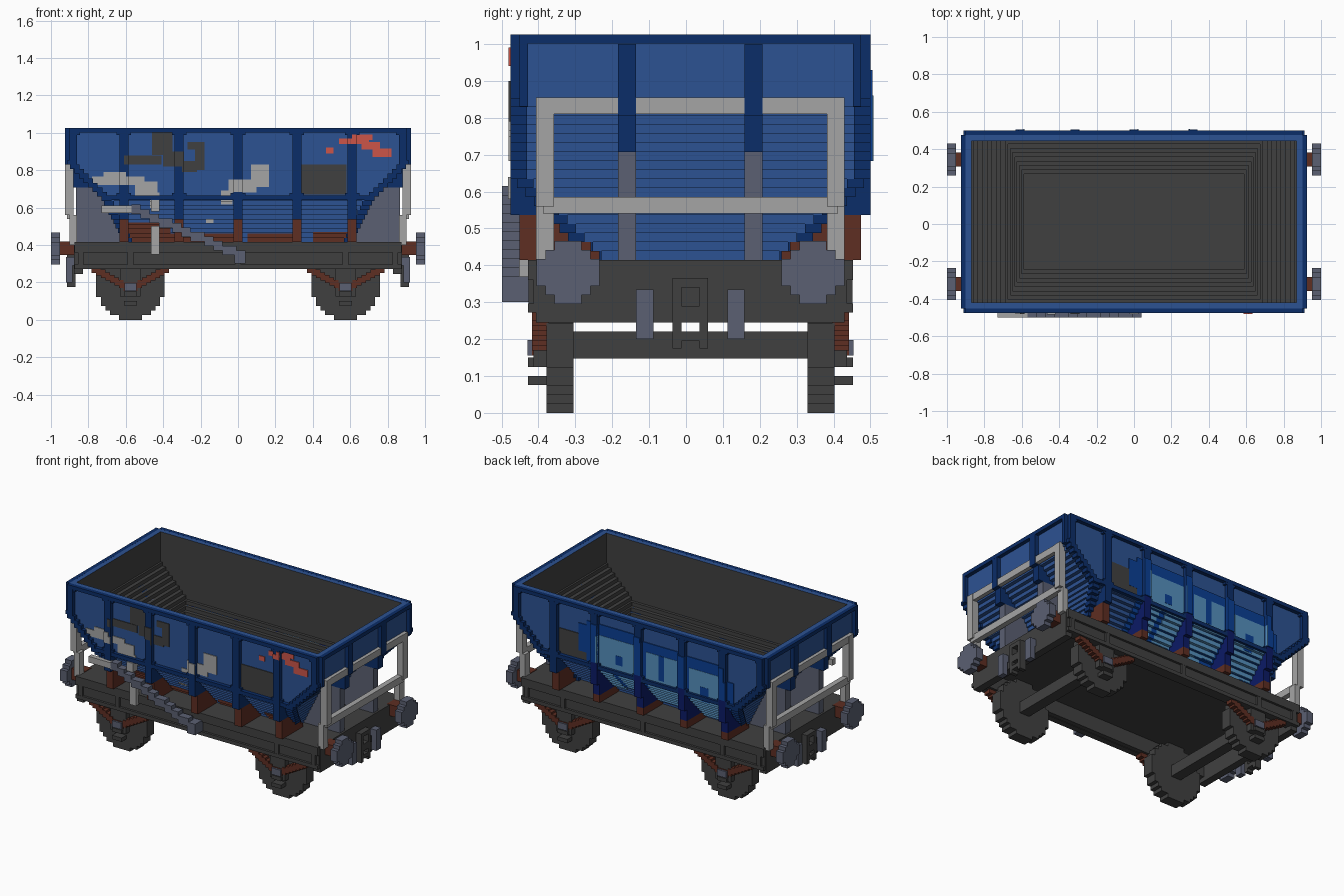
import bpy, bmesh, math

if "Cube" in bpy.data.objects:
    bpy.data.objects.remove(bpy.data.objects["Cube"])

V = 2 / 82          # block step
CY = 0.012          # lengthwise centre line
Z0 = 0.415          # top of the underframe
TOP = 1.025
LAYERS = [Z0 + i * V for i in range(25)]
RIBS = (-0.61, -0.315, 0.0, 0.315, 0.61)


def colour(name, code):
    m = bpy.data.materials.new(name)
    rgb = [int(code[i:i + 2], 16) / 255 for i in (0, 2, 4)]
    m.diffuse_color = [c / 12.92 if c < 0.04 else ((c + 0.055) / 1.055) ** 2.4 for c in rgb] + [1]
    m.use_nodes = True
    m.node_tree.nodes["Principled BSDF"].inputs["Base Color"].default_value = m.diffuse_color
    return m


BLUE = colour("panel blue", "2c5292")
NAVY = colour("frame navy", "0b2d68")
DARK = colour("dark grey", "404040")
SLATE = colour("slate grey", "5b6072")
LIGHT = colour("light grey", "a5a5a5")
RUST = colour("rust brown", "5e2e22")
RED = colour("paint red", "cc5549")
SKY = colour("paint light blue", "5590bd")
VIVID = colour("paint vivid blue", "0a3f94")
DEEP = colour("paint deep blue", "0b1a66")


def finish(name, bm, mats):
    me = bpy.data.meshes.new(name)
    bm.to_mesh(me)
    bm.free()
    for m in mats:
        me.materials.append(m)
    ob = bpy.data.objects.new(name, me)
    ob.location.y = CY
    bpy.context.collection.objects.link(ob)


def part(name, mat, boxes):
    """One object made from boxes given as x0, x1, y0, y1, z0, z1."""
    bm = bmesh.new()
    for x0, x1, y0, y1, z0, z1 in boxes:
        b = bmesh.ops.create_cube(bm, size=1)["verts"]
        for v in b:
            v.co = (x1 if v.co.x > 0 else x0, y1 if v.co.y > 0 else y0, z1 if v.co.z > 0 else z0)
    finish(name, bm, [mat])


def mx(bs):
    return bs + [(-b, -a, c, d, e, f) for a, b, c, d, e, f in bs]


def my(bs):
    return bs + [(a, b, -d, -c, e, f) for a, b, c, d, e, f in bs]


def both(bs):
    return mx(my(bs))


def half_x(z):
    if z > 0.83:
        return 0.9
    if z > 0.64:
        return 0.71 + (z - 0.64)
    return 0.60 + (z - Z0) * 0.5


def half_y(z):
    return 0.463 if z > 0.64 else 0.25 + (z - Z0) * 0.94


def disc_rows(r):
    """Stepped circle: half width and height span of every row."""
    n = round(2 * r / V)
    h = 2 * r / n
    for i in range(n):
        a = -r + i * h
        w = math.sqrt(max(r * r - (a + h / 2) ** 2, 0))
        yield max(round(w / V - 0.5) + 0.5, 1) * V, a, a + h


# Hopper shell: stepped rings outside, then back down inside to the floor
rings = []
for z in LAYERS:
    x, y = half_x(z + V / 2), half_y(z + V / 2)
    rings += [(x, y, z), (x, y, z + V)]
outer = len(rings)
for z in reversed(LAYERS[1:]):
    x, y = half_x(z + V / 2) - 0.03, half_y(z + V / 2) - 0.03
    rings += [(x, y, z + V), (x, y, z)]
bm = bmesh.new()
loops = [[bm.verts.new((sx * x, sy * y, z)) for sx, sy in ((-1, -1), (1, -1), (1, 1), (-1, 1))]
         for x, y, z in rings]
for k in range(len(loops) - 1):
    for i in range(4):
        j = (i + 1) % 4
        f = bm.faces.new((loops[k][i], loops[k][j], loops[k + 1][j], loops[k + 1][i]))
        f.material_index = 1 if k >= outer else 0
bm.faces.new(loops[-1]).material_index = 1
bm.faces.new(loops[0][::-1])
bmesh.ops.recalc_face_normals(bm, faces=bm.faces)
finish("hopper_shell", bm, [BLUE, DARK])

# Rim, side rails and corner posts
part("hopper_rim", NAVY, my([(-0.9, 0.9, 0.463, 0.488, TOP - V, TOP)])
     + mx([(0.9, 0.925, -0.463, 0.463, TOP - V, TOP)]))
part("side_rails", NAVY, my([(-0.72, 0.72, 0.45, 0.487, 0.64, 0.665)]))
trim = [(0.86, 0.9, 0.45, 0.488, 0.83, TOP - V), (0.89, 0.925, 0.44, 0.463, 0.83, TOP - V)]
for z in LAYERS:
    if z < 0.83:
        x, y = half_x(z + V / 2), half_y(z + V / 2)
        trim.append((x - 0.04, x + 0.012, y - 0.02, y + 0.025, z, z + V))
part("corner_trim", NAVY, both(trim))

# Small fillets in the corners of the side panels
edges = [x + s * 0.03 for x in RIBS for s in (-1, 1)] + [-0.855, 0.855]
part("panel_corners", NAVY, my([(x - 0.009, x + 0.009, 0.45, 0.486, z, z + 0.014)
                               for x in edges for z in (0.987, 0.665) if abs(x) < 0.7 or z > 0.7]))

# Side ribs: upper gussets, rusty feet
upper, feet, painted = [], [], []
for r in RIBS:
    for z in LAYERS[:-1]:
        y = half_y(z + V / 2) - 0.015
        for s in (-1, 1):
            o = 0.488 if z > 0.53 else 0.463
            b = (r - V, r + V) + ((y, o) if s > 0 else (-o, -y)) + (z, z + V)
            if s > 0 and r < 0.4 and 0.44 < z < 0.68:
                painted.append(b)
            else:
                (upper if z > 0.53 else feet).append(b)
part("side_ribs", NAVY, upper)
part("rib_feet", RUST, feet)
part("painted_ribs", DEEP, painted)

# End ribs and the posts under the end slopes
ends, posts = [], []
for z in LAYERS[:-1]:
    x = half_x(z + V / 2) - 0.015
    if z > 0.70:
        ends.append((x, 0.925 if z > 0.8 else 0.9, 0.147, 0.196, z, z + V))
    else:
        posts.append((x, 0.865, 0.147, 0.196, z, z + V))
part("end_ribs", NAVY, both(ends))
part("end_posts", SLATE, both(posts))

# End handrails
part("handrails", LIGHT, both([(0.88, 0.925, 0.37, 0.418, 0.56, 0.855),
                               (0.86, 0.9, 0.37, 0.418, 0.40, 0.56),
                               (0.895, 0.922, 0.0, 0.40, 0.81, 0.855),
                               (0.88, 0.915, 0.0, 0.40, 0.54, 0.585)]))

# Underframe
part("deck", DARK, [(-0.87, 0.87, -0.42, 0.42, 0.37, Z0)])
part("end_beams", DARK, mx([(0.83, 0.878, -0.418, 0.418, 0.245, Z0)]))
part("sole_bars", DARK, my([(-0.875, 0.875, 0.37, 0.425, 0.275, Z0),
                            (-0.875, 0.875, 0.40, 0.44, 0.36, Z0),
                            (-0.875, 0.875, 0.40, 0.44, 0.272, 0.296)]
                           + [(x - 0.015, x + 0.015, 0.40, 0.439, 0.28, 0.38)
                              for x in (-0.84, -0.575, 0, 0.575, 0.84)]))

# Wheels, axles, axle boxes and springs
part("wheels", DARK, both([(0.575 - w, 0.575 + w, 0.317, 0.39, 0.183 + a, 0.183 + b)
                           for w, a, b in disc_rows(0.183)]))
part("axles", DARK, mx([(0.54, 0.61, -0.32, 0.32, 0.147, 0.22)]))
part("axle_boxes", DARK, both([(0.52, 0.63, 0.38, 0.425, 0.125, 0.28),
                               (0.54, 0.61, 0.38, 0.44, 0.125, 0.15),
                               (0.54, 0.61, 0.38, 0.44, 0.075, 0.10)]))
part("axle_hubs", SLATE, both([(0.542, 0.608, 0.40, 0.442, 0.155, 0.197)]))
spring = []
for i in range(9):
    z = 0.155 + max(0, i - 1) * 0.0135
    for s in (-1, 1):
        c = 0.575 + s * i * V
        spring.append((c - V / 2, c + V / 2, 0.385, 0.43, z, z + 0.045))
part("leaf_springs", RUST, both(spring))

# Buffers, couplings and hoses
part("buffer_shafts", RUST, both([(0.86, 0.955, 0.295, 0.37, 0.345, 0.418)]))
part("buffer_heads", SLATE, both([(0.951, 1.0, 0.332 - w, 0.332 + w, 0.38 + a, 0.38 + b)
                                  for w, a, b in disc_rows(0.0855)]))
part("couplings", DARK, mx([(0.87, 0.915, -0.048, -0.024, 0.175, 0.365),
                            (0.87, 0.915, 0.024, 0.048, 0.175, 0.365),
                            (0.87, 0.915, -0.03, 0.03, 0.34, 0.365),
                            (0.87, 0.915, -0.03, 0.03, 0.245, 0.29),
                            (0.87, 0.915, -0.03, 0.03, 0.195, 0.22)]))
part("brake_hoses", SLATE, both([(0.87, 0.9, 0.10, 0.147, 0.29, 0.335),
                                 (0.885, 0.92, 0.10, 0.147, 0.2, 0.335)]))

# Brake lever on the front side
lever = []
for i in range(25):
    x, z = -0.57 + i * V, 0.585 - round(i * 0.43) * V
    lever.append((x, x + V, -0.511, -0.463, z - 0.02, z + 0.03))
part("brake_lever", SLATE, lever + [(-0.02, 0.04, -0.511, -0.43, 0.30, 0.37)])
part("lever_handle", LIGHT, [(-0.73, -0.56, -0.511, -0.48, 0.57, 0.61)])
part("lever_guide", LIGHT, [(-0.465, -0.42, -0.465, -0.435, 0.35, 0.50),
                            (-0.465, -0.42, -0.495, -0.45, 0.58, 0.64)])


def paint(name, mat, side, patches, t=0.005):
    """Thin plates that follow the stepped side wall and its ribs."""
    out = []

    def add(x0, x1, y, z0, z1):
        out.append((x0, x1) + ((y - 0.01, y + t) if side > 0 else (-y - t, 0.01 - y)) + (z0, z1))
    for x0, x1, z0, z1 in patches:
        for z in LAYERS:
            a, b = max(z, z0), min(z + V, z1)
            if b - a < 0.002:
                continue
            add(x0, x1, half_y(z + V / 2), a - (0.003 if z < 0.64 else 0), b)
            for r in RIBS:
                c, d = max(x0, r - V), min(x1, r + V)
                if d - c > 0.004 and z > 0.66:
                    add(c, d, 0.488, a, b)
    part(name, mat, out)


# Painted patches, front side
paint("front_dark_paint", DARK, -1, [
    (-0.61, -0.41, 0.83, 0.88), (-0.46, -0.35, 0.88, 1.0), (-0.40, -0.29, 0.82, 0.90),
    (-0.30, -0.22, 0.79, 0.85), (-0.23, -0.18, 0.80, 0.95), (-0.27, -0.22, 0.91, 0.95)])
paint("front_light_paint", LIGHT, -1, [
    (-0.78, -0.50, 0.72, 0.765), (-0.72, -0.60, 0.76, 0.79), (-0.55, -0.43, 0.66, 0.74),
    (-0.47, -0.42, 0.60, 0.68), (0.07, 0.165, 0.71, 0.83), (-0.05, 0.10, 0.68, 0.75),
    (-0.09, -0.03, 0.62, 0.69), (-0.17, -0.13, 0.52, 0.54)])
paint("front_red_paint", RED, -1, [
    (0.54, 0.70, 0.94, 0.97), (0.61, 0.72, 0.96, 0.99), (0.66, 0.76, 0.91, 0.95),
    (0.72, 0.82, 0.87, 0.915), (0.47, 0.51, 0.89, 0.92)])
paint("front_rust", RUST, -1, [
    (-0.62, 0.02, 0.418, 0.46), (-0.61, -0.36, 0.44, 0.52), (0.05, 0.30, 0.418, 0.46),
    (0.40, 0.61, 0.418, 0.47)])
for s in (-1, 1):
    paint("data_panel_" + ("back" if s > 0 else "front"), DARK, s, [(0.34, 0.58, 0.67, 0.83)])

# Painted patches, back side: cloud, blobs and holes
paint("back_cloud", VIVID, 1, [
    (0.28, 0.44, 0.72, 0.90), (-0.02, 0.38, 0.50, 0.93), (-0.30, 0.05, 0.46, 0.90),
    (-0.62, -0.22, 0.46, 0.89), (-0.68, -0.55, 0.55, 0.80)], 0.006)
paint("back_light_blobs", SKY, 1, [
    (0.02, 0.30, 0.64, 0.86), (0.20, 0.30, 0.47, 0.66), (0.03, 0.16, 0.50, 0.66),
    (-0.28, -0.05, 0.52, 0.84), (-0.20, 0.0, 0.46, 0.58), (-0.59, -0.36, 0.50, 0.82),
    (-0.50, -0.30, 0.44, 0.60)], 0.008)
paint("back_blob_gaps", VIVID, 1, [
    (0.12, 0.17, 0.70, 0.76), (-0.18, -0.14, 0.68, 0.84), (-0.50, -0.44, 0.62, 0.72)], 0.0095)
